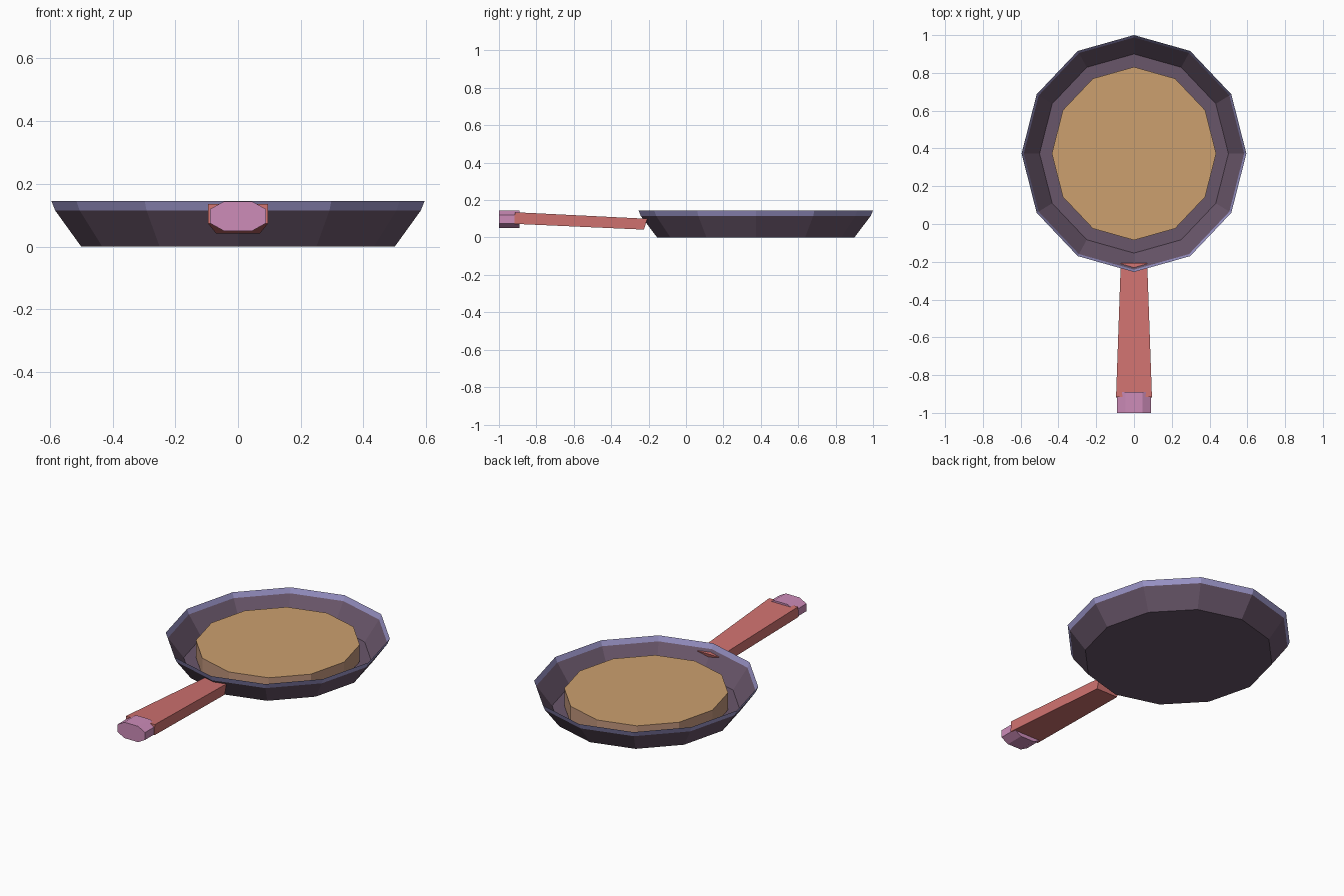
import bpy, math

cube = bpy.data.objects.get("Cube")
if cube:
    bpy.data.objects.remove(cube, do_unlink=True)


def material(name, hex_code):
    rgb = [int(hex_code[i:i + 2], 16) / 255 for i in (0, 2, 4)]
    lin = [c / 12.92 if c <= 0.04045 else ((c + 0.055) / 1.055) ** 2.4 for c in rgb]
    m = bpy.data.materials.new(name)
    m.use_nodes = True
    m.diffuse_color = (*lin, 1)
    m.node_tree.nodes["Principled BSDF"].inputs["Base Color"].default_value = (*lin, 1)
    return m


purple = material("dark purple", "69566a")
lilac = material("lilac", "9d97cb")
tan = material("golden tan", "cca06e")
crust = material("crust brown", "c2967c")
red = material("muted red", "d07270")
pink = material("pink", "cd8cb9")


def loft(name, rings, mats, cap_start=True, cap_end=True, rule=None):
    """Bridge equal-sized rings of points, optionally closing the ends."""
    n = len(rings[0])
    verts = [p for ring in rings for p in ring]
    faces = [(r * n + i, r * n + (i + 1) % n, (r + 1) * n + (i + 1) % n, (r + 1) * n + i)
             for r in range(len(rings) - 1) for i in range(n)]
    if cap_start:
        faces.append(tuple(reversed(range(n))))
    if cap_end:
        faces.append(tuple(range(len(verts) - n, len(verts))))
    mesh = bpy.data.meshes.new(name)
    mesh.from_pydata(verts, [], faces)
    for m in mats:
        mesh.materials.append(m)
    if rule:
        for f in mesh.polygons:
            f.material_index = rule(f)
    ob = bpy.data.objects.new(name, mesh)
    bpy.context.collection.objects.link(ob)
    return ob


PAN_Y = 0.373
SIDES = 12


def oval(rx, z):
    """Slightly long twelve-sided ring around the pan centre."""
    angles = [2 * math.pi * i / SIDES for i in range(SIDES)]
    return [(rx * math.cos(a), PAN_Y + rx * 1.054 * math.sin(a), z) for a in angles]


# Thin pan shell: floor, sloping wall and a lilac rim band
loft("pan_body", [oval(0.50, 0), oval(0.583, 0.115), oval(0.595, 0.145)],
     [purple, lilac], cap_end=False, rule=lambda f: int(f.center.z > 0.12))

# Pancake in the pan
loft("pancake", [oval(0.435, 0.004), oval(0.435, 0.105)], [tan, crust],
     rule=lambda f: int(abs(f.normal.z) < 0.5))


# Tapered handle, rising towards its free end
def handle_end(w, y_top, z_top, y_low, z_low):
    return [(-w, y_low, z_low), (w, y_low, z_low), (w, y_top, z_top), (-w, y_top, z_top)]


loft("handle", [handle_end(0.095, -0.915, 0.135, -0.918, 0.073),
                handle_end(0.07, -0.207, 0.10, -0.225, 0.042)], [red])


# Eight-sided end cap
def octagon(y):
    w, inner, h, mid, zc = 0.09, 0.045, 0.047, 0.022, 0.097
    quarter = [(w, mid), (inner, h), (-inner, h), (-w, mid)]
    pts = quarter + [(-x, -z) for x, z in quarter]
    return [(x, y, zc + z) for x, z in reversed(pts)]


loft("handle_cap", [octagon(-0.89), octagon(-1.0)], [pink])

# Make all faces point outwards
import bmesh
for ob in bpy.data.objects:
    if ob.name in ("pan_body", "pancake", "handle", "handle_cap"):
        bm = bmesh.new()
        bm.from_mesh(ob.data)
        bmesh.ops.recalc_face_normals(bm, faces=bm.faces)
        bm.to_mesh(ob.data)
        bm.free()
